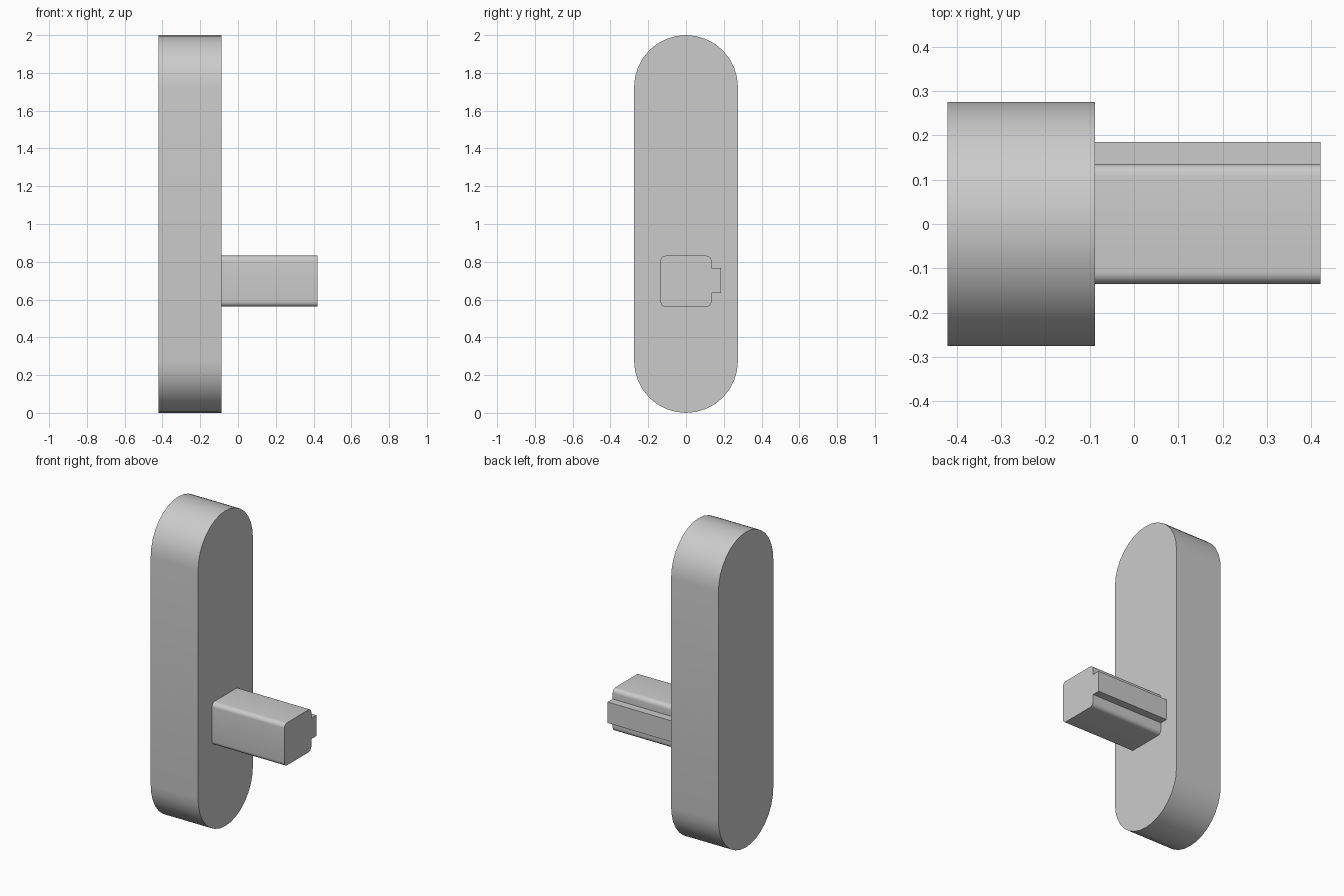
import bpy
import bmesh
from math import pi, sin, cos, radians

cube = bpy.data.objects.get("Cube")
if cube:
    bpy.data.objects.remove(cube, do_unlink=True)

grey = bpy.data.materials.new("plain grey")
grey.use_nodes = True
grey.diffuse_color = (0.6, 0.6, 0.6, 1)
grey.node_tree.nodes["Principled BSDF"].inputs["Base Color"].default_value = (0.6, 0.6, 0.6, 1)


def arc(cy, cz, r, start, sweep, steps):
    """Points of an arc in the YZ plane, angles in degrees."""
    return [(cy + r * cos(radians(start + sweep * i / steps)),
             cz + r * sin(radians(start + sweep * i / steps))) for i in range(steps + 1)]


def extrude_x(name, outline, x0, x1):
    """Solid made by sweeping a YZ outline along x."""
    bm = bmesh.new()
    face = bm.faces.new([bm.verts.new((x0, y, z)) for y, z in outline])
    swept = bmesh.ops.extrude_face_region(bm, geom=[face], use_keep_orig=True)
    moved = [v for v in swept["geom"] if isinstance(v, bmesh.types.BMVert)]
    bmesh.ops.translate(bm, verts=moved, vec=(x1 - x0, 0, 0))
    bmesh.ops.recalc_face_normals(bm, faces=bm.faces)
    mesh = bpy.data.meshes.new(name)
    bm.to_mesh(mesh)
    bm.free()
    mesh.materials.append(grey)
    obj = bpy.data.objects.new(name, mesh)
    bpy.context.collection.objects.link(obj)
    bpy.ops.object.select_all(action="DESELECT")
    obj.select_set(True)
    bpy.context.view_layer.objects.active = obj
    bpy.ops.object.shade_smooth_by_angle(angle=radians(30))
    return obj


# Tall plate with round ends
R = 0.275
plate = arc(0, 2 - R, R, 0, 180, 16) + arc(0, R, R, 180, 180, 16)
extrude_x("rounded_plate", plate, -0.42, -0.088)

# Square shaft with rounded corners and a key rib along its back
H, FILLET, MID = 0.135, 0.027, 0.697
C = H - FILLET
shaft = (arc(C, MID + C, FILLET, 0, 90, 6) + arc(-C, MID + C, FILLET, 90, 90, 6)
         + arc(-C, MID - C, FILLET, 180, 90, 6) + arc(C, MID - C, FILLET, 270, 90, 6))
key = [(H, 0.635), (0.185, 0.635), (0.185, 0.768), (H, 0.768)]
extrude_x("keyed_shaft", shaft + key, -0.088, 0.42)
